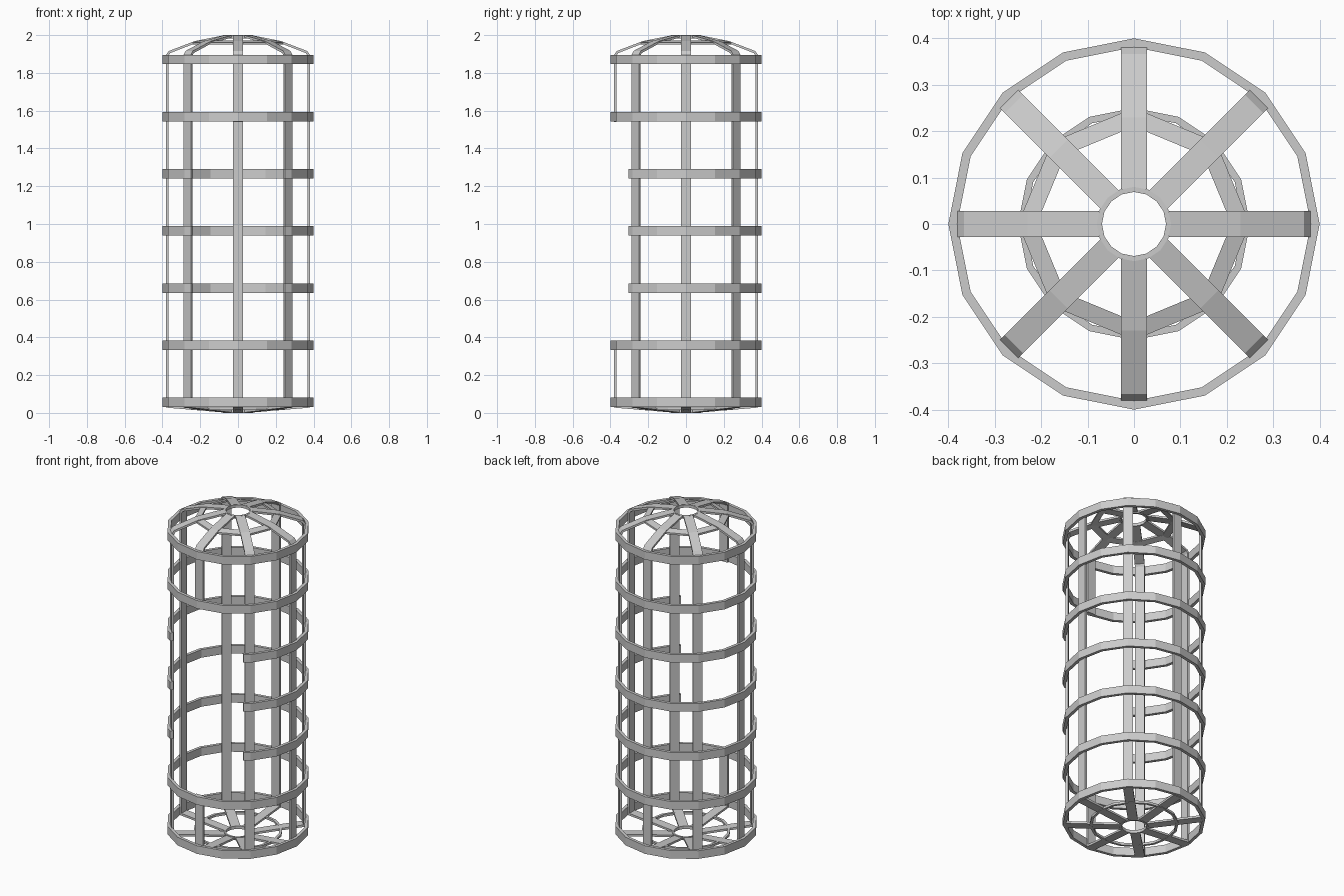
import bpy
import bmesh
from math import sin, cos, pi, radians

old = bpy.data.objects.get("Cube")
if old:
    bpy.data.objects.remove(old, do_unlink=True)

grey = bpy.data.materials.new("steel_grey")
grey.use_nodes = True
grey.diffuse_color = (0.6, 0.6, 0.6, 1)
grey.node_tree.nodes["Principled BSDF"].inputs["Base Color"].default_value = (0.6, 0.6, 0.6, 1)


def loft(name, sections, closed):
    """Skin a list of four-cornered sections, capping the ends when open."""
    bm = bmesh.new()
    rows = [[bm.verts.new(p) for p in s] for s in sections]
    count = len(rows)
    for i in range(count if closed else count - 1):
        a, b = rows[i], rows[(i + 1) % count]
        for j in range(4):
            k = (j + 1) % 4
            bm.faces.new((a[j], a[k], b[k], b[j]))
    if not closed:
        bm.faces.new(rows[0])
        bm.faces.new(rows[-1])
    bmesh.ops.recalc_face_normals(bm, faces=bm.faces)
    mesh = bpy.data.meshes.new(name)
    bm.to_mesh(mesh)
    bm.free()
    mesh.materials.append(grey)
    obj = bpy.data.objects.new(name, mesh)
    bpy.context.collection.objects.link(obj)
    return obj


def ring(name, section, stations, closed=True):
    """Sweep an (r, z) section around z; stations are (angle, radius factor)."""
    loft(name, [[(r * f * cos(a), r * f * sin(a), z) for r, z in section]
                for a, f in stations], closed)


def box(r0, r1, z0, z1):
    return [(r0, z0), (r1, z0), (r1, z1), (r0, z1)]


def strap(name, outer, inner, angle, half=0.0275):
    """Flat bar following paired outer and inner (r, z) paths."""
    sections = [[(o[0], -half, o[1]), (o[0], half, o[1]),
                 (i[0], half, i[1]), (i[0], -half, i[1])]
                for o, i in zip(outer, inner)]
    loft(name, sections, False).rotation_euler.z = angle


full = [(i * pi / 8, 1) for i in range(16)]
octagon = [(i * pi / 4, 1) for i in range(8)]
# Open hoops stop just past the two front diagonal bars
end, shrink = radians(50.7), 0.9854
part = [(-end, shrink)] + [(i * pi / 8, 1) for i in range(-2, 11)] + [(pi + end, shrink)]

# Hoops
for n in range(7):
    z = 0.056 + n * 0.3025
    sec = box(0.381, 0.4, z - 0.025, z + 0.025)
    if 2 <= n <= 4:
        ring(f"open_hoop_{n}", sec, part, False)
    else:
        ring(f"hoop_{n}", sec, full)

# Bars bending into the roof ribs and the floor spokes
roof_out = [(0.381, 1.895), (0.366, 1.916), (0.23, 1.968), (0.075, 1.999)]
roof_in = [(0.367, 1.891), (0.359, 1.905), (0.227, 1.956), (0.075, 1.987)]
floor_out = [(0.075, 0.002), (0.381, 0.028)]
floor_in = [(0.075, 0.014), (0.367, 0.04)]
for n in range(8):
    angle = n * pi / 4
    if n == 6:
        # Front bar is interrupted at the opening
        strap("front_bar_lower", floor_out + [(0.381, 0.383)],
              floor_in + [(0.367, 0.383)], angle)
        strap("front_bar_upper", [(0.381, 1.541)] + roof_out,
              [(0.367, 1.541)] + roof_in, angle)
    else:
        strap(f"bar_{n}", floor_out + roof_out, floor_in + roof_in, angle)

# Roof and floor rings
ring("roof_band", [(0.21, 1.96), (0.25, 1.949), (0.25, 1.96), (0.21, 1.971)], octagon)
ring("roof_centre_ring", box(0.069, 0.08, 1.982, 2.0), full)
ring("floor_band", box(0.235, 0.25, 0.014, 0.028), full)
ring("floor_centre_ring", box(0.069, 0.08, 0.0, 0.018), full)
